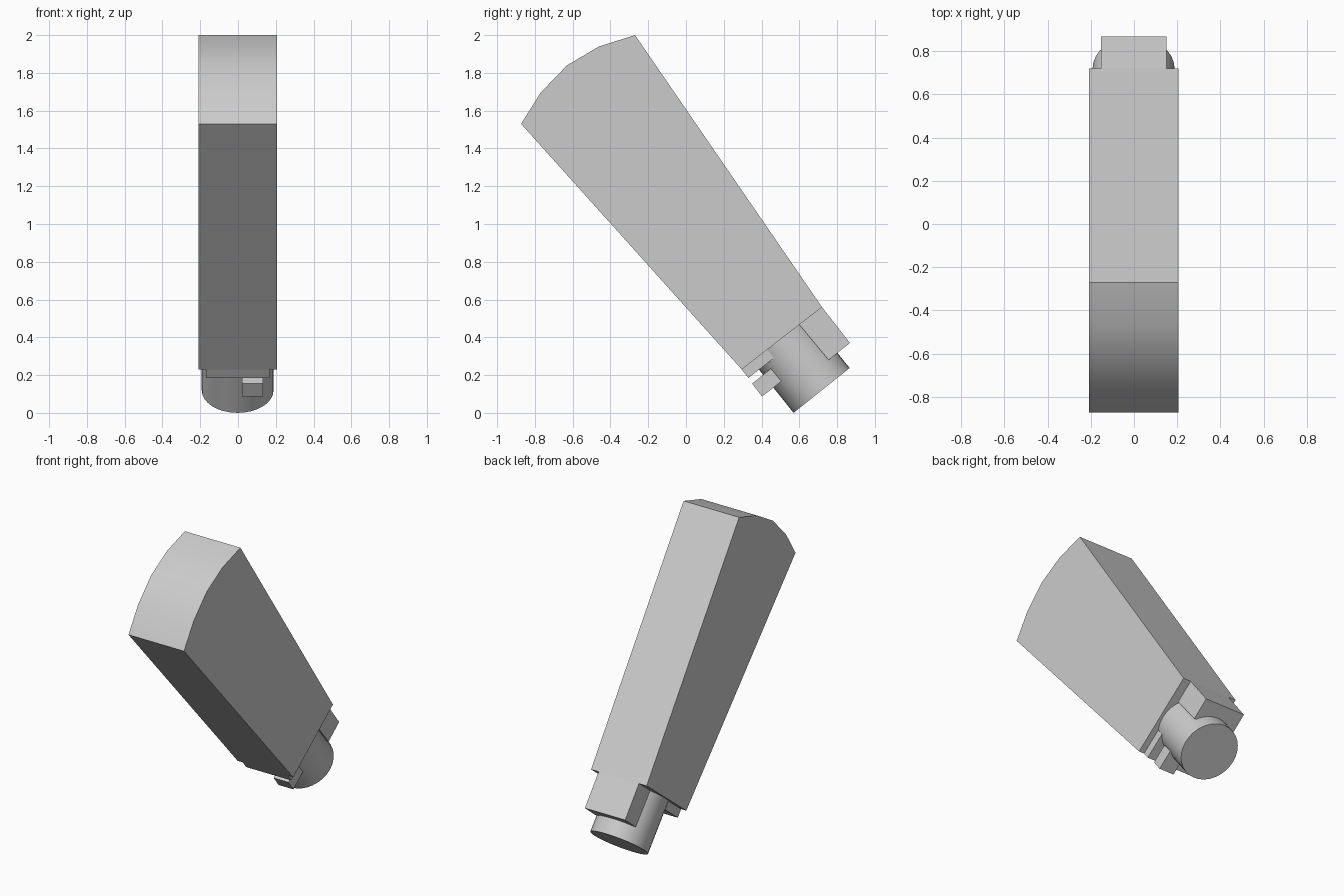
import bpy, bmesh, math
from mathutils import Vector, Matrix

if "Cube" in bpy.data.objects:
    bpy.data.objects.remove(bpy.data.objects["Cube"], do_unlink=True)

grey = bpy.data.materials.new("plain grey")
grey.use_nodes = True
colour = (0.6, 0.6, 0.6, 1)
grey.diffuse_color = colour
grey.node_tree.nodes["Principled BSDF"].inputs["Base Color"].default_value = colour


def finish(name, bm):
    bmesh.ops.recalc_face_normals(bm, faces=bm.faces)
    mesh = bpy.data.meshes.new(name)
    bm.to_mesh(mesh)
    bm.free()
    mesh.materials.append(grey)
    obj = bpy.data.objects.new(name, mesh)
    bpy.context.collection.objects.link(obj)
    bpy.ops.object.select_all(action="DESELECT")
    obj.select_set(True)
    bpy.context.view_layer.objects.active = obj
    bpy.ops.object.shade_smooth_by_angle(angle=math.radians(30))
    return obj


def slab(name, outline, x0, x1):
    """Extrude a (y, z) outline sideways from x0 to x1."""
    bm = bmesh.new()
    face = bm.faces.new([bm.verts.new((x0, y, z)) for y, z in outline])
    moved = bmesh.ops.extrude_face_region(bm, geom=[face])["geom"]
    verts = [g for g in moved if isinstance(g, bmesh.types.BMVert)]
    bmesh.ops.translate(bm, verts=verts, vec=(x1 - x0, 0, 0))
    return finish(name, bm)


# Tapered body with a curved upper end
slab("body", [(0.295, 0.23), (0.72, 0.56), (-0.27, 2.0), (-0.46, 1.94),
              (-0.63, 1.84), (-0.77, 1.695), (-0.873, 1.53)], -0.209, 0.207)

# Blocks around the neck
slab("back_block", [(0.60, 0.467), (0.755, 0.28), (0.868, 0.37), (0.72, 0.56)], -0.152, 0.15)
slab("front_lip", [(0.295, 0.23), (0.33, 0.185), (0.465, 0.29), (0.43, 0.335)], -0.17, 0.167)
slab("front_tab", [(0.35, 0.155), (0.403, 0.087), (0.505, 0.167), (0.449, 0.234)], 0.022, 0.133)

# Round neck, tilted to match the body
tilt = math.radians(38.7)
height = 0.37
base = Vector((-0.002, 0.718, 0.119))
axis = Vector((0, -math.sin(tilt), math.cos(tilt)))
bm = bmesh.new()
bmesh.ops.create_cone(bm, cap_ends=True, segments=32, radius1=0.19, radius2=0.19, depth=height,
                      matrix=Matrix.Translation(base + axis * height / 2) @ Matrix.Rotation(tilt, 4, "X"))
finish("round_neck", bm)
